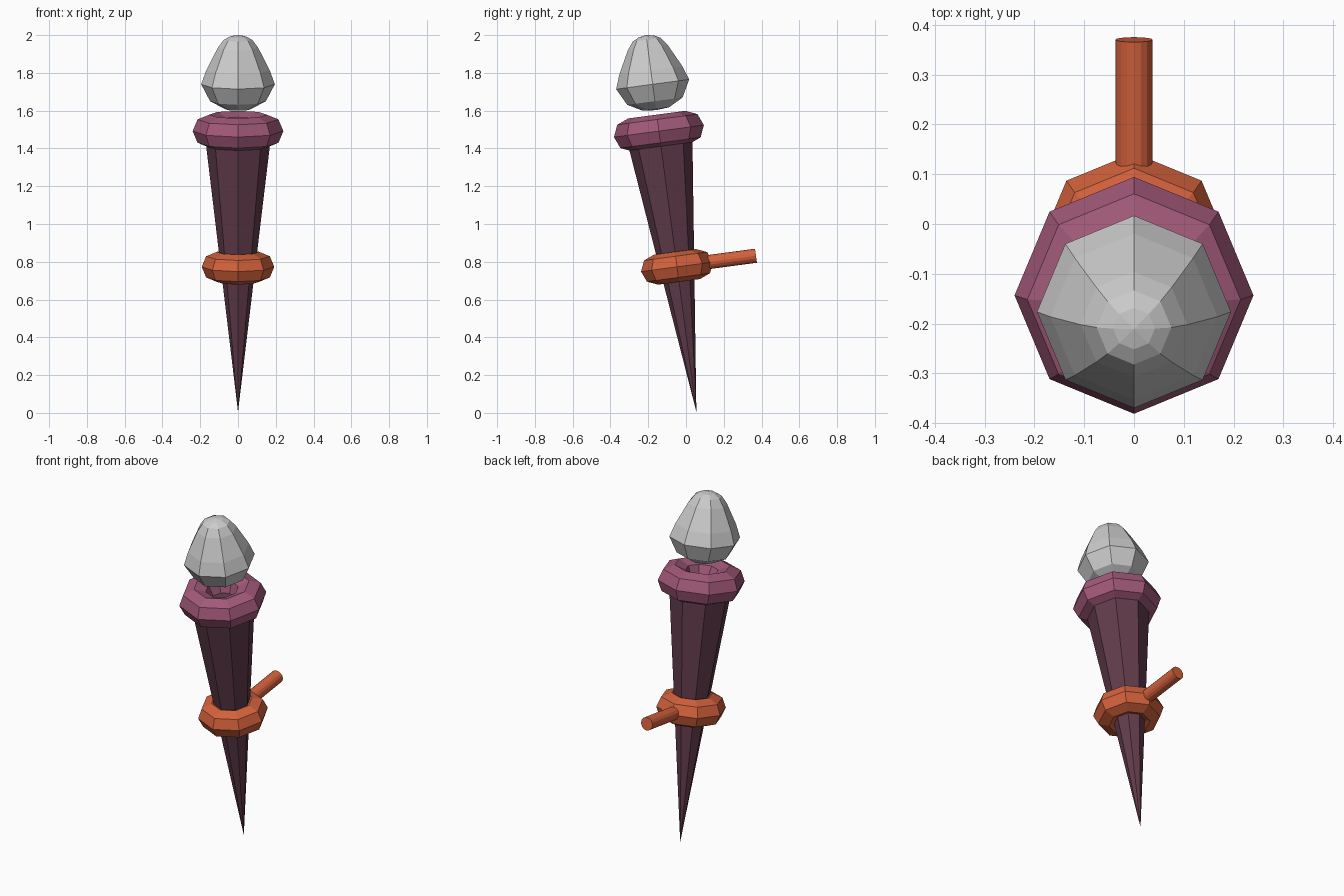
import bpy, bmesh
from math import pi, sin, cos, radians
from mathutils import Matrix

if "Cube" in bpy.data.objects:
    bpy.data.objects.remove(bpy.data.objects["Cube"])

# Whole torch leans toward the front about its tip
LEAN = Matrix.Translation((0, 0.055, 0.005)) @ Matrix.Rotation(radians(7.6), 4, 'X')


def material(name, rgb):
    m = bpy.data.materials.new(name)
    m.diffuse_color = (*rgb, 1)
    m.use_nodes = True
    m.node_tree.nodes["Principled BSDF"].inputs["Base Color"].default_value = m.diffuse_color
    return m


def lathe(name, profile, mat=None, sides=8, closed=False, local=Matrix()):
    """Revolve (radius, height) points, listed bottom to top on the outside."""
    bm = bmesh.new()
    rings = []
    for r, z in profile:
        if r == 0:
            rings.append([bm.verts.new((0, 0, z))] * sides)
        else:
            rings.append([bm.verts.new((r * cos(2 * pi * i / sides), r * sin(2 * pi * i / sides), z))
                          for i in range(sides)])
    pairs = list(zip(rings, rings[1:]))
    if closed:
        pairs.append((rings[-1], rings[0]))
    for a, b in pairs:
        for i in range(sides):
            j = (i + 1) % sides
            bm.faces.new(list(dict.fromkeys((a[i], a[j], b[j], b[i]))))
    bmesh.ops.recalc_face_normals(bm, faces=bm.faces)
    mesh = bpy.data.meshes.new(name)
    bm.to_mesh(mesh)
    bm.free()
    obj = bpy.data.objects.new(name, mesh)
    obj.matrix_world = LEAN @ local
    bpy.context.collection.objects.link(obj)
    if mat:
        mesh.materials.append(mat)
    return obj


def ring(name, height, major, minor, mat):
    tube = [(major + minor * cos(k * pi / 4), height + minor * sin(k * pi / 4)) for k in range(8)]
    return lathe(name, tube, mat, closed=True)


dark_purple = material("dark_purple", (0.12, 0.045, 0.07))
purple = material("purple", (0.36, 0.10, 0.19))
orange = material("orange", (0.65, 0.12, 0.045))

# Tapered handle, capped inside the top ring
lathe("handle", [(0, 0), (0.178, 1.5), (0, 1.5)], dark_purple)

# Collars
ring("top_ring", 1.5, 0.152, 0.088, purple)
ring("bracket_ring", 0.775, 0.112, 0.08, orange)

# Wall peg pointing back from the bracket ring
to_back = Matrix.Translation((0, 0, 0.778)) @ Matrix.Rotation(-pi / 2, 4, 'X')
lathe("wall_peg", [(0, 0.12), (0.0375, 0.12), (0.0375, 0.422), (0, 0.422)], orange, sides=16, local=to_back)

# Faceted flame floating above the top ring
lathe("flame", [(0, 1.612), (0.07, 1.618), (0.148, 1.66), (0.195, 1.75), (0.168, 1.825),
                (0.107, 1.945), (0.075, 1.988), (0.042, 2.005), (0, 2.013)])
